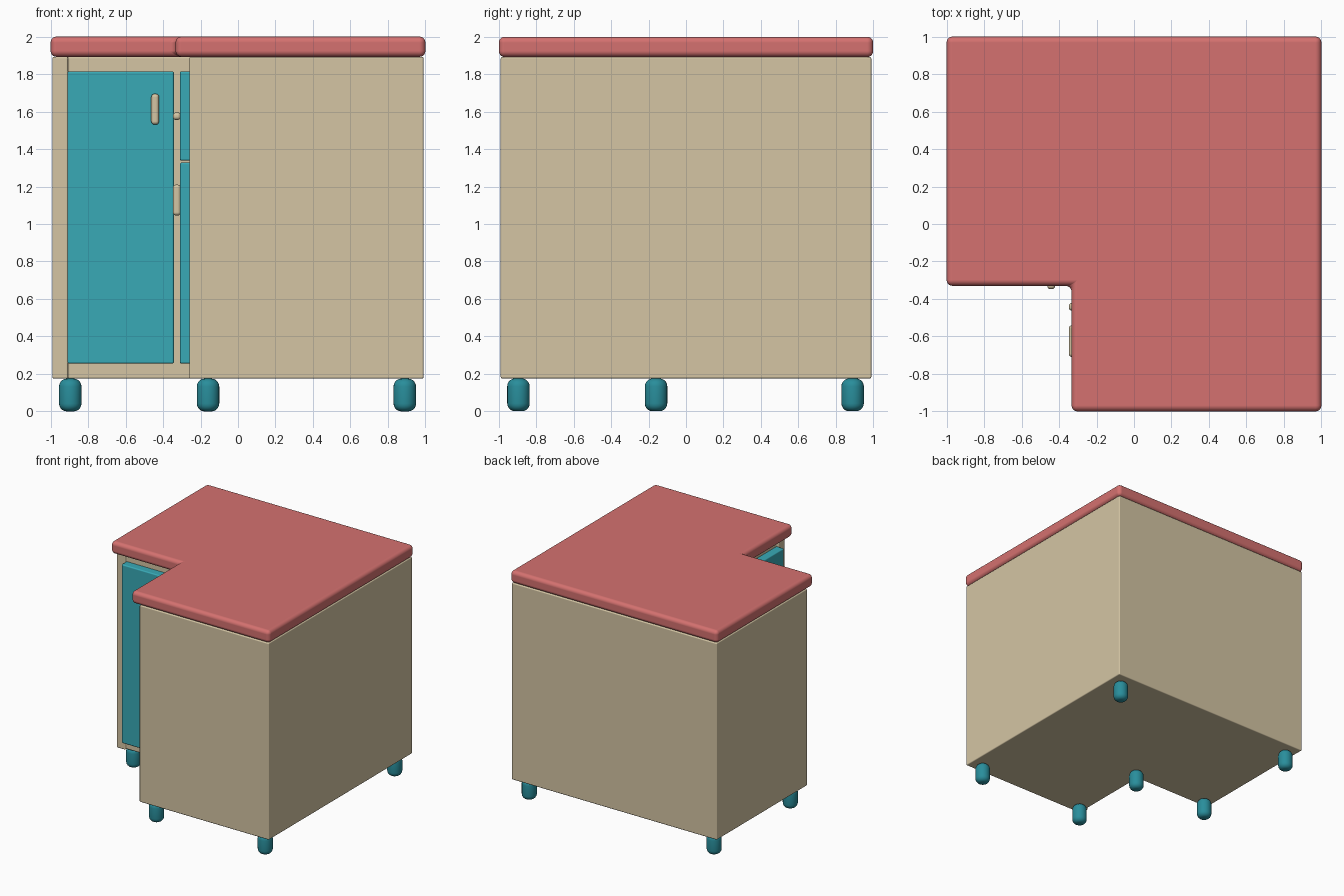
import bpy, bmesh, math

if "Cube" in bpy.data.objects:
    bpy.data.objects.remove(bpy.data.objects["Cube"])


def material(name, rgb):
    m = bpy.data.materials.new(name)
    m.diffuse_color = (*rgb, 1)
    m.use_nodes = True
    m.node_tree.nodes["Principled BSDF"].inputs["Base Color"].default_value = m.diffuse_color
    return m


BEIGE = material("beige", (0.66, 0.56, 0.37))
RED = material("coral red", (0.66, 0.165, 0.16))
TEAL = material("teal", (0.04, 0.40, 0.47))
DARK_TEAL = material("dark teal", (0.022, 0.27, 0.33))


def finish(bm, name, mat, bevel=0, segments=3):
    bmesh.ops.recalc_face_normals(bm, faces=bm.faces[:])
    for f in bm.faces:
        f.smooth = True
    me = bpy.data.meshes.new(name)
    bm.to_mesh(me)
    bm.free()
    me.materials.append(mat)
    ob = bpy.data.objects.new(name, me)
    bpy.context.collection.objects.link(ob)
    if bevel:
        b = ob.modifiers.new("rounded edges", 'BEVEL')
        b.width, b.segments = bevel, segments
        b.limit_method = 'ANGLE'
        b.harden_normals = True
    return ob


def prism(name, outline, z0, z1, mat, bevel, segments=3):
    bm = bmesh.new()
    face = bm.faces.new([bm.verts.new((x, y, z0)) for x, y in outline])
    ext = bmesh.ops.extrude_face_region(bm, geom=[face])
    for v in ext["geom"]:
        if isinstance(v, bmesh.types.BMVert):
            v.co.z = z1
    return finish(bm, name, mat, bevel, segments)


def box(name, lo, hi, mat, bevel, segments=3):
    return prism(name, [(lo[0], lo[1]), (hi[0], lo[1]), (hi[0], hi[1]), (lo[0], hi[1])],
                 lo[2], hi[2], mat, bevel, segments)


# L-shaped cabinet body; side panels stand slightly proud of the door frames
prism("cabinet_body",
      [(-.99, .99), (-.99, -.26), (-.907, -.26), (-.907, -.24), (-.24, -.24),
       (-.24, -.907), (-.26, -.907), (-.26, -.99), (.99, -.99), (.99, .99)],
      .175, 1.892, BEIGE, .009)

# L-shaped worktop
prism("worktop",
      [(-1, 1), (-1, -.33), (-.333, -.33), (-.333, -1), (1, -1), (1, 1)],
      1.892, 2.0, RED, .032, 5)

# Door on the left wing, door and drawer on the right wing
box("left_door", (-.91, -.31, .255), (-.342, -.235, 1.815), TEAL, .01)
box("right_door", (-.31, -.91, .255), (-.235, -.342, 1.328), TEAL, .01)
box("drawer_front", (-.31, -.91, 1.338), (-.235, -.342, 1.815), TEAL, .01)

# Handles
box("left_door_handle", (-.463, -.348, 1.53), (-.421, -.305, 1.695), BEIGE, .018, 4)
box("right_door_handle", (-.348, -.463, 1.045), (-.305, -.421, 1.21), BEIGE, .018, 4)
box("drawer_handle", (-.348, -.71, 1.555), (-.305, -.54, 1.595), BEIGE, .018, 4)


# Rounded feet, turned from a profile
def foot(x, y):
    bm = bmesh.new()
    radius, height, r, n = .06, .175, .042, 24
    prof = [(0, 0)]
    for cz, start in ((r, -90), (height - r, 0)):
        for i in range(6):
            a = math.radians(start + 18 * i)
            prof.append((radius - r + r * math.cos(a), cz + r * math.sin(a)))
    prof.append((0, height))
    vs = [bm.verts.new((x + p, y, z)) for p, z in prof]
    es = [bm.edges.new(e) for e in zip(vs, vs[1:])]
    bmesh.ops.spin(bm, geom=vs + es, cent=(x, y, 0), axis=(0, 0, 1),
                   angle=2 * math.pi, steps=n)
    bmesh.ops.remove_doubles(bm, verts=bm.verts[:], dist=1e-4)
    finish(bm, "foot", DARK_TEAL)


for pos in [(-.895, .89), (.89, .89), (.89, -.895),
            (-.16, -.895), (-.16, -.16), (-.895, -.16)]:
    foot(*pos)
